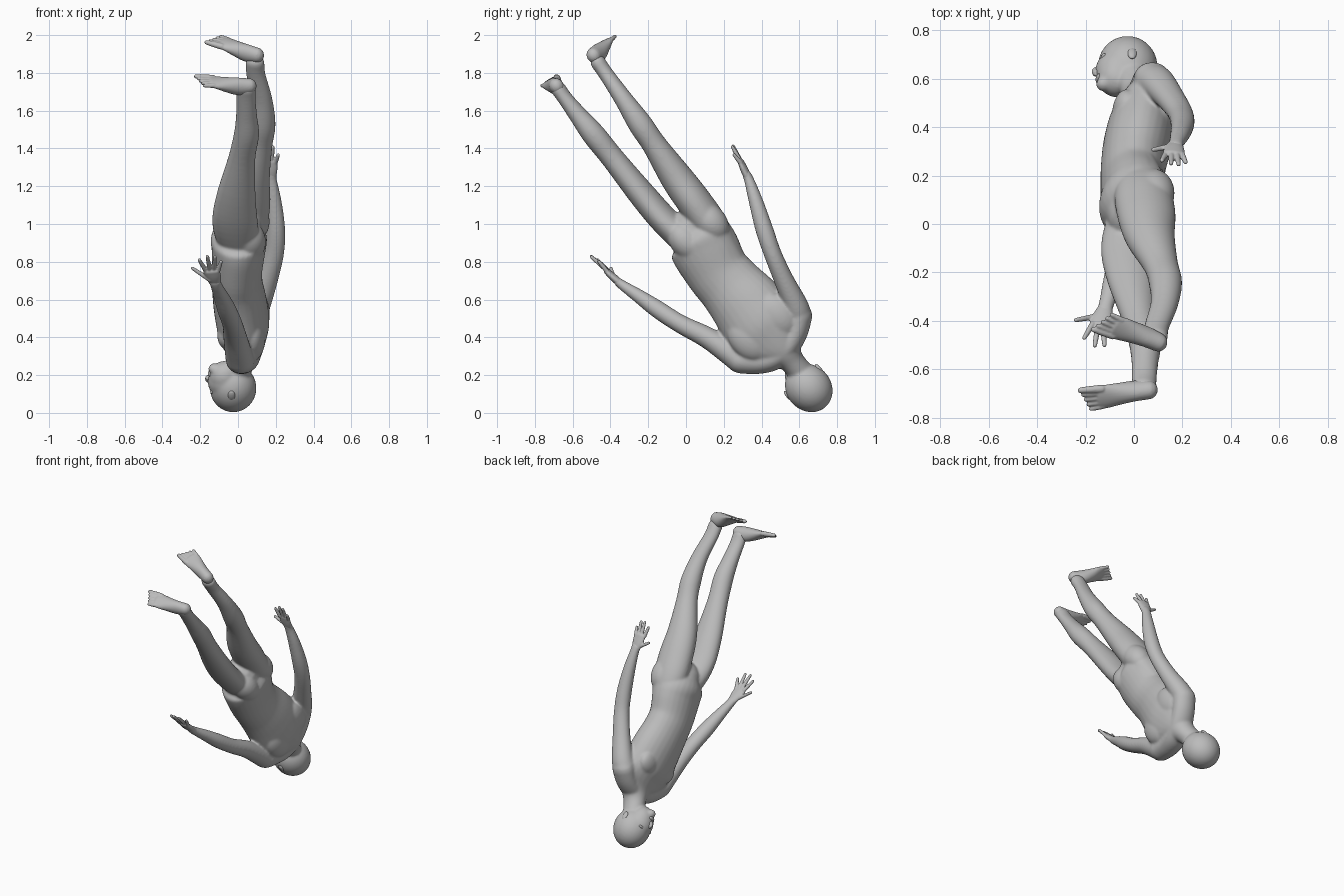
import bpy, bmesh, math
from mathutils import Vector as V, Matrix

SIDE = V((.12, .75, .65)).normalized()           # body's lateral axis
CROWN = V((0, .655, -.755)).normalized()         # towards the top of the head
FRONT = SIDE.cross(CROWN).normalized()           # where the face points
if FRONT.x > 0:
    FRONT = -FRONT

skin = bpy.data.materials.new("grey_skin")
skin.diffuse_color = (.5, .5, .5, 1)
bm = bmesh.new()


def spline(a, b, c, d, t):
    return .5 * (2*b + (c-a)*t + (2*a-5*b+4*c-d)*t*t + (3*b-a-3*c+d)*t**3)


def loft(rows, lateral=SIDE, steps=5, n=28):
    """Smooth tube with rounded ends; rows are x, y, z, half width, half depth."""
    p = [V(r) for r in rows]
    p = [p[0]] + p + [p[-1]]
    path = [spline(*p[i-1:i+3], k/steps) for i in range(1, len(p)-2) for k in range(steps)]
    path.append(p[-1])
    pts = [V(q[:3]) for q in path]
    secs = []
    for i, q in enumerate(path):
        t = (pts[min(i+1, len(pts)-1)] - pts[max(i-1, 0)]).normalized()
        secs.append((pts[i], t, q[3], q[4]))

    def dome(s, sign):
        c, t, w, d = s
        r = min(w, d)
        return [(c + t*sign*r*math.sin(a), t, w*math.cos(a), d*math.cos(a)) for a in (.4, .8, 1.2, 1.5)]
    secs = dome(secs[0], -1)[::-1] + secs + dome(secs[-1], 1)
    rings = []
    for c, t, w, d in secs:
        a = (lateral - t*lateral.dot(t)).normalized()
        b = t.cross(a)
        rings.append([bm.verts.new(c + a*w*math.cos(f) + b*d*math.sin(f))
                      for f in (2*math.pi*k/n for k in range(n))])
    for r, s in zip(rings, rings[1:]):
        for k in range(n):
            bm.faces.new((r[k], r[(k+1) % n], s[(k+1) % n], s[k]))
    bm.faces.new(rings[0][::-1])
    bm.faces.new(rings[-1])


def blob(c, side, front, up):
    """Ellipsoid aligned with the body's axes."""
    rot = Matrix((SIDE, FRONT, CROWN)).transposed().to_4x4()
    bmesh.ops.create_uvsphere(bm, u_segments=28, v_segments=18, radius=1,
                              matrix=Matrix.Translation(V(c)) @ rot @ Matrix.Diagonal((side, front, up, 1)))


def digit(a, b, r):
    a, b = V(a), V(b)
    m = a.lerp(b, .5)
    loft([(*a, r*1.1, r*1.1), (*m, r, r), (*b, r*.8, r*.8)], steps=3, n=12)


def foot(heel, ball, sole, inner, toe):
    """Heel to ball, then five toes; inner is +1 or -1 for the big toe side."""
    heel, ball, sole = V(heel), V(ball), V(sole).normalized()
    d = (ball - heel).normalized()
    lat = sole.cross(d).normalized()
    if lat.dot(SIDE) * inner < 0:
        lat = -lat
    rows = []
    for f, lift, w, h in ((.0, .0, .038, .042), (.3, -.006, .041, .048), (.62, .0, .047, .038),
                          (.9, .008, .054, .024), (1.05, .012, .052, .017)):
        rows.append((*(heel.lerp(ball, f) + sole*lift), w, h))
    loft(rows, lat)
    for k in range(5):
        o = .041 - .0205*k
        base = ball + lat*o + sole*.012
        digit(base, base + d*(toe - .009*k) + lat*o*.15, .0155 if k == 0 else .0115)


def finish(name, voxel, rounds):
    """Fuse what has been modelled so far into one smooth skin."""
    bmesh.ops.recalc_face_normals(bm, faces=bm.faces)
    mesh = bpy.data.meshes.new(name)
    bm.to_mesh(mesh)
    bm.clear()
    mesh.materials.append(skin)
    ob = bpy.data.objects.new(name, mesh)
    bpy.context.collection.objects.link(ob)
    m = ob.modifiers.new("fuse", 'REMESH')
    m.mode, m.voxel_size, m.use_smooth_shade = 'VOXEL', voxel, True
    m = ob.modifiers.new("soften", 'SMOOTH')
    m.factor, m.iterations = .5, rounds


# torso from neck to crotch
loft([(-.01, .61, .21, .067, .072), (.02, .555, .28, .07, .076), (.04, .51, .335, .12, .09),
      (.04, .46, .39, .2, .11), (.03, .4, .46, .208, .136), (.012, .32, .57, .194, .14),
      (-.003, .235, .67, .175, .134), (-.005, .167, .75, .171, .133), (.003, .105, .86, .182, .142),
      (.005, .07, .925, .172, .148), (.008, .035, .97, .12, .12)])

# shoulder girdle, one side raised
loft([(.077, .602, .515, .067, .077), (.066, .582, .425, .062, .077), (.05, .53, .34, .063, .08),
      (.035, .46, .29, .066, .08), (.02, .38, .274, .068, .078), (.012, .29, .28, .072, .077)], CROWN)

# muscle masses: chest, shoulder blades, buttocks
mid = V((.03, .41, .46))
for s in (-1, 1):
    blob(mid + SIDE*.085*s + FRONT*.08 - CROWN*.02, .095, .05, .08)
    blob(mid + SIDE*.095*s - FRONT*.065, .1, .062, .13)
    blob(V((.07, .065, .96)) + SIDE*.083*s, .085, .088, .12)

# skull, face and jaw
head = V((-.026, .65, .132))
blob(head, .12, .124, .135)
blob(head + FRONT*.035 - CROWN*.04, .094, .1, .1)
blob(head + FRONT*.045 - CROWN*.065, .083, .084, .096)
blob(head + FRONT*.1 - CROWN*.125, .032, .032, .028)

# left and right legs
loft([(.015, .16, .76, .05, .06), (.008, .05, .875, .083, .105), (-.015, -.095, 1.0, .076, .122),
      (-.01, -.222, 1.143, .072, .105), (.02, -.385, 1.345, .062, .072), (.045, -.49, 1.475, .062, .067),
      (.045, -.57, 1.575, .049, .056), (.042, -.64, 1.665, .04, .052), (.042, -.675, 1.715, .041, .052)])
loft([(.035, .25, .83, .05, .06), (.036, .14, .98, .09, .115), (.05, .045, 1.115, .092, .122),
      (.065, -.05, 1.245, .086, .105), (.11, -.168, 1.42, .065, .073), (.13, -.243, 1.53, .064, .069),
      (.125, -.33, 1.66, .049, .057), (.095, -.42, 1.79, .04, .051), (.09, -.465, 1.855, .041, .051)])

# arms down to the wrist
loft([(.076, .592, .52, .071, .075), (.1, .58, .57, .066, .072), (.15, .52, .7, .053, .06),
      (.19, .46, .84, .047, .053), (.2, .415, .97, .047, .05), (.19, .37, 1.12, .038, .041),
      (.175, .335, 1.23, .027, .032), (.17, .32, 1.265, .023, .036)])
loft([(.01, .285, .28, .07, .075), (.0, .22, .328, .066, .071), (-.015, .11, .4, .057, .063),
      (-.03, -.03, .471, .049, .054), (-.06, -.15, .548, .047, .051), (-.09, -.25, .618, .037, .041),
      (-.115, -.335, .675, .027, .032), (-.122, -.36, .695, .023, .036)])
finish("body", .0065, 18)

# face details: nose, brow, lips, ears
blob(head + FRONT*.128 - CROWN*.05, .013, .022, .026)
blob(head + FRONT*.133 - CROWN*.06, .017, .015, .01)
blob(head + FRONT*.121 - CROWN*.093, .027, .013, .013)
for s in (-1, 1):
    blob(head + FRONT*.104 - CROWN*.012 + SIDE*.038*s, .033, .016, .012)
    blob(head - CROWN*.04 - FRONT*.005 + SIDE*.109*s, .012, .02, .034)
finish("face_details", .004, 4)

# feet
foot((.06, -.685, 1.73), (-.13, -.71, 1.742), (0, -.5, .87), 1, .088)
foot((.1, -.488, 1.893), (-.07, -.422, 1.948), (.15, -.55, .82), -1, .086)
finish("feet", .0045, 4)

# palms, fingers and thumbs
loft([(.175, .335, 1.23, .02, .026), (.167, .31, 1.285, .02, .042), (.165, .29, 1.33, .016, .045)])
loft([(-.115, -.335, .675, .02, .026), (-.13, -.385, .718, .02, .042), (-.14, -.417, .748, .016, .045)])
for a, b in (((.13, .288, 1.33), (.115, .262, 1.39)), ((.155, .285, 1.34), (.153, .25, 1.412)),
             ((.178, .283, 1.34), (.184, .246, 1.408)), ((.198, .288, 1.325), (.213, .255, 1.365)),
             ((.15, .32, 1.265), (.08, .307, 1.305)),
             ((-.172, -.415, .755), (-.205, -.47, .81)), ((-.15, -.425, .762), (-.162, -.502, .828)),
             ((-.128, -.425, .76), (-.122, -.5, .825)), ((-.108, -.415, .745), (-.09, -.46, .8)),
             ((-.15, -.38, .705), (-.24, -.397, .765))):
    digit(a, b, .0115)
finish("hands", .004, 4)
